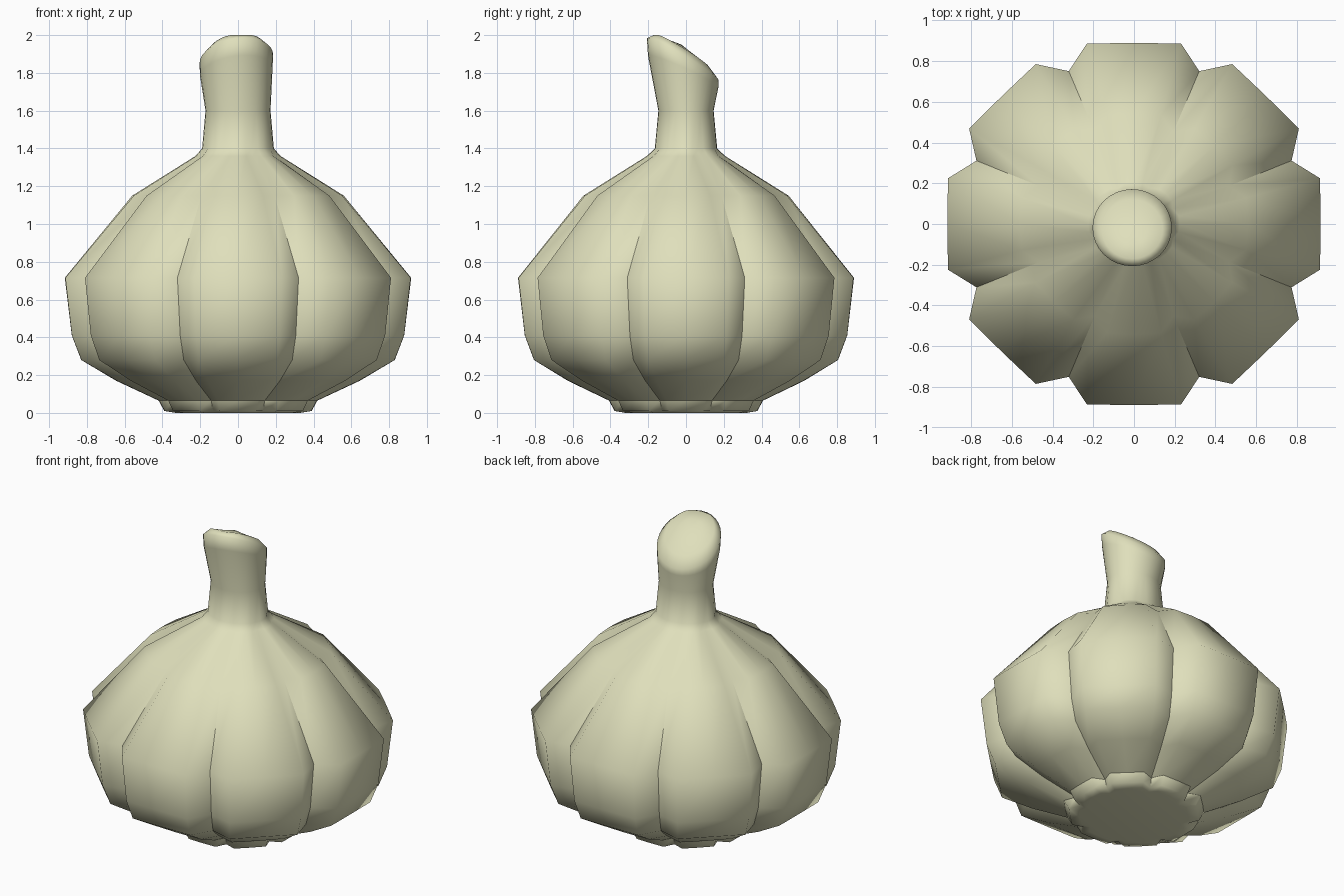
import bpy, bmesh, math

if "Cube" in bpy.data.objects:
    bpy.data.objects.remove(bpy.data.objects["Cube"])

LOBES = 8
COLS = LOBES * 4          # per lobe: crest, corner, valley, corner

mat = bpy.data.materials.new("pale_cream")
mat.diffuse_color = (0.74, 0.74, 0.50, 1)
mat.use_nodes = True
mat.node_tree.nodes["Principled BSDF"].inputs["Base Color"].default_value = mat.diffuse_color

# Rows: z, crest radius, corner radius, valley radius, corner angle, y scale
rows = [
    (0.00, 0.33, 0.335, 0.305, 14.2, 0.97),
    (0.01, 0.39, 0.40, 0.345, 14.2, 0.97),
    (0.065, 0.42, 0.43, 0.37, 14.2, 0.97),
    (0.17, 0.645, 0.66, 0.58, 14.2, 0.97),
    (0.28, 0.83, 0.855, 0.75, 14.2, 0.97),
    (0.41, 0.88, 0.907, 0.80, 14.2, 0.97),
    (0.715, 0.917, 0.943, 0.838, 14.2, 0.97),
    (1.15, 0.56, 0.567, 0.505, 13.5, 0.97),
    (1.36, 0.225, 0.224, 0.207, 11.25, 0.92),
    (1.40, 0.19, 0.19, 0.185, 11.25, 0.87),
    (1.60, 0.172, 0.172, 0.172, 11.25, 0.85),
]
# Slanted stem tip rings: base height, radius, tilt amount, centre y
tip = [(1.80, 0.192, 0.45, -0.015), (1.863, 0.195, 0.58, -0.018),
       (1.905, 0.150, 0.60, -0.025), (1.918, 0.075, 0.58, -0.025)]

bm = bmesh.new()
rings = []
for z, crest, corner, valley, ang, ys in rows:
    ring = []
    for i in range(COLS):
        lobe, k = divmod(i, 4)
        off = (0, ang, 22.5, 45 - ang)[k]
        r = (crest, corner, valley, corner)[k]
        a = math.radians(lobe * 45 + off)
        ring.append(bm.verts.new((r * math.cos(a), r * math.sin(a) * ys, z)))
    rings.append(ring)
for z, r, tilt, cy in tip:
    ring = []
    for i in range(COLS):
        a = 2 * math.pi * i / COLS
        x, y = r * math.cos(a), r * math.sin(a) * 0.97
        h = min(2.0, z - tilt * (y + cy) + 0.12 * x)
        ring.append(bm.verts.new((x - 0.009, y + cy, h)))
    rings.append(ring)

# Skin the rings
for lo, hi in zip(rings, rings[1:]):
    for i in range(COLS):
        j = (i + 1) % COLS
        bm.faces.new((lo[i], lo[j], hi[j], hi[i]))
bm.faces.new(rings[0][::-1])
top = rings[-1]
peak = bm.verts.new((-0.009, -0.025, 1.95))
for i in range(COLS):
    bm.faces.new((top[i], top[(i + 1) % COLS], peak))

for f in bm.faces:
    f.smooth = True
# Sharp creases between cloves and above the root plate
for n in range(1, 7):
    for i in range(2, COLS, 4):
        bm.edges.get((rings[n][i], rings[n + 1][i])).smooth = False
for i in range(COLS):
    bm.edges.get((rings[2][i], rings[2][(i + 1) % COLS])).smooth = False

bmesh.ops.recalc_face_normals(bm, faces=bm.faces)
mesh = bpy.data.meshes.new("garlic_bulb")
bm.to_mesh(mesh)
bm.free()
mesh.materials.append(mat)
obj = bpy.data.objects.new("garlic_bulb", mesh)
bpy.context.collection.objects.link(obj)
